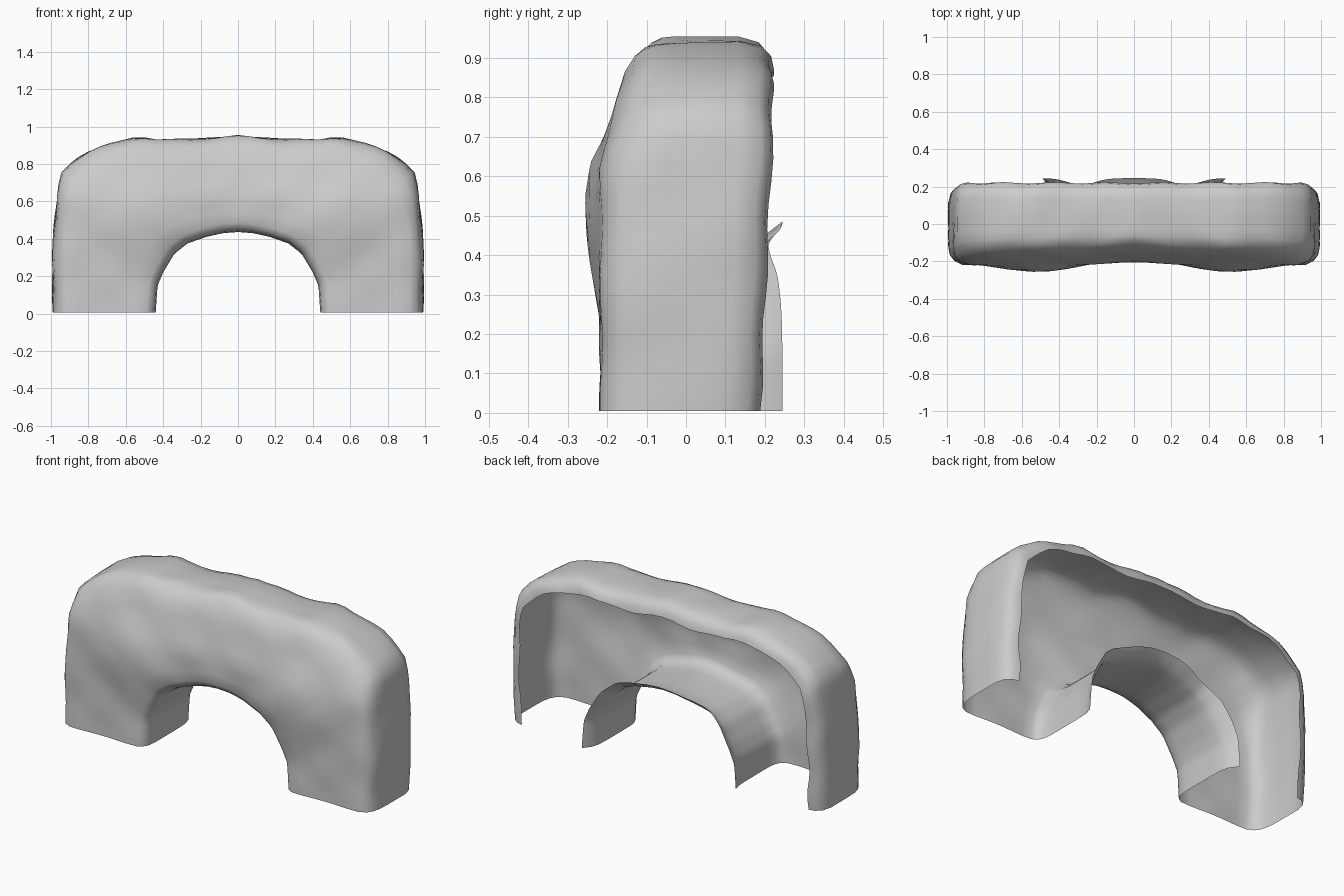
import bpy, bmesh, math
from mathutils import Vector

if "Cube" in bpy.data.objects:
    bpy.data.objects.remove(bpy.data.objects["Cube"])

# Half outlines (x, z) from the foot up to the crown
OUTER = [(.99, .005), (.99, .13), (.995, .25), (.985, .45), (.965, .66), (.94, .76), (.86, .83),
         (.78, .88), (.68, .91), (.53, .945), (.43, .932), (.22, .932), (.1, .945), (0, .955)]
INNER = [(.44, .005), (.43, .15), (.40, .22), (.34, .32), (.27, .375), (.17, .41), (.08, .43), (0, .436)]
N = 28


def resample(pts, n):
    """Evenly spaced points along a polyline."""
    pts = [Vector(p) for p in pts]
    lens = [(b - a).length for a, b in zip(pts, pts[1:])]
    total, out = sum(lens), []
    for i in range(n + 1):
        d = total * i / n
        k = 0
        while k < len(lens) - 1 and d > lens[k]:
            d -= lens[k]
            k += 1
        out.append(pts[k].lerp(pts[k + 1], min(1, d / lens[k])))
    return out


# Cross-section: (inset from its rim, y); the front wall is filled between
OUT_SEC = [(.08, .22), (.045, .213), (.015, .188), (0, .135), (0, .04), (0, -.05),
           (.003, -.12), (.014, -.165), (.035, -.197), (.075, -.215)]
IN_SEC = [(.05, -.215), (.022, -.2), (.006, -.17), (0, -.12), (0, -.03), (0, .07),
          (.003, .15), (.015, .2), (.05, .245)]
FRONT_STEPS = 7


def bump(v, centre, width):
    return math.exp(-((v - centre) / width) ** 2)


def surface_y(y, x, z, i, row):
    """Slope the upper front back, bulge the shoulders, vary the rear edges."""
    if y < 0:
        w = min(1, -y / .2)
        y += w * .26 * max(0, z - .63)
        y -= w * .042 * bump(x, .52, .2) * bump(z, .5, .17)
        y += w * .012 * bump(x, 0, .25)
        y += w * .004 * math.sin(17 * x + 2) * math.sin(21 * z + 1)
    elif row < 4:
        y += .004 * math.sin(1.3 * i) + .032 * (min(1, z / .7) - 1)
    elif y > .1:
        y -= .035 * bump(x, .28, .1) * (y - .1) / .14
    return y


bm = bmesh.new()
rings = []
for i, (o, n) in enumerate(zip(resample(OUTER, N), resample(INNER, N))):
    d = (n - o).normalized()
    if i == 0:
        d = Vector((-1, 0))
    if i == N:
        d = Vector((0, -1))
    # the front edge is rounded more generously at the shoulders
    soft = 1 + .7 * bump(o.y, .75, .15)
    sec = [(o + d * s * (soft if y < 0 else 1), y) for s, y in OUT_SEC]
    a, b = sec[-1][0], n - d * IN_SEC[0][0]
    sec += [(a.lerp(b, k / FRONT_STEPS), -.217) for k in range(1, FRONT_STEPS)]
    sec += [(n - d * s, y) for s, y in IN_SEC]
    ring = []
    for row, (p, y) in enumerate(sec):
        rim = row < 8 and 0 < i < N
        q = p + d * (.004 * math.sin(1.1 * i + .9 * row) if rim else 0)
        ring.append(bm.verts.new((max(0, q.x), surface_y(y, q.x, q.y, i, row), q.y)))
    rings.append(ring)
for r, s in zip(rings, rings[1:]):
    for k in range(len(r) - 1):
        bm.faces.new((r[k], r[k + 1], s[k + 1], s[k]))
bmesh.ops.recalc_face_normals(bm, faces=bm.faces)

# The front wall must face -y
front = min(bm.faces, key=lambda f: f.calc_center_median().y)
if front.normal.y > 0:
    bmesh.ops.reverse_faces(bm, faces=bm.faces)

mesh = bpy.data.meshes.new("rock_arch_shell")
bm.to_mesh(mesh)
bm.free()
arch = bpy.data.objects.new("rock_arch_shell", mesh)
bpy.context.collection.objects.link(arch)

# Mirror the half arch across x = 0
mod = arch.modifiers.new("mirror", 'MIRROR')
mod.use_clip = True
mod.merge_threshold = .001
bpy.context.view_layer.objects.active = arch
arch.select_set(True)
bpy.ops.object.shade_smooth_by_angle(angle=math.radians(60))
